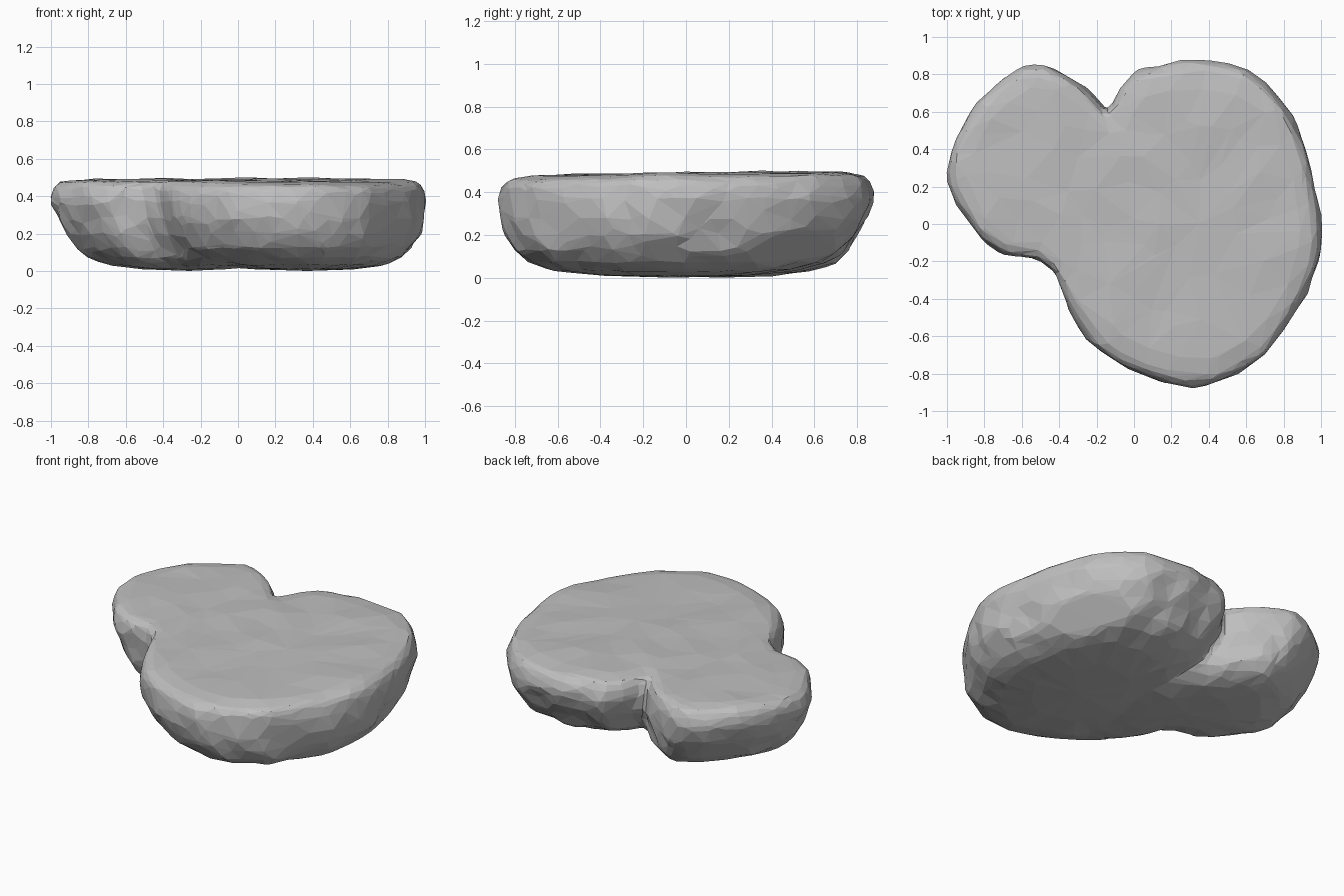
import bpy
import bmesh
import random
from mathutils import Vector, noise

cube = bpy.data.objects.get("Cube")
if cube:
    bpy.data.objects.remove(cube)

stone_grey = bpy.data.materials.new("stone grey")
stone_grey.use_nodes = True
colour = (0.52, 0.52, 0.52, 1)
stone_grey.diffuse_color = colour
stone_grey.node_tree.nodes["Principled BSDF"].inputs["Base Color"].default_value = colour

# Rings from top to underside: outline scale, height, roughness
RINGS = [(0.3, 0.488, 0.4), (0.6, 0.487, 0.4), (0.84, 0.483, 0.4),
         (0.95, 0.47, 0.4), (0.99, 0.435, 0.5), (1.005, 0.37, 0.5),
         (0.985, 0.28, 0.9), (0.945, 0.2, 0.9), (0.88, 0.125, 0.8),
         (0.785, 0.07, 0.6), (0.64, 0.033, 0.4), (0.38, 0.01, 0.2)]


def add_stone(bm, outline, centre, lean, seed, cut=None):
    """Loft a flat-topped rough stone; lean shifts its underside."""
    rng = random.Random(seed)
    centre = Vector(centre)
    lean = Vector(lean)
    path = []
    for i, point in enumerate(outline):
        a, b = Vector(point), Vector(outline[(i + 1) % len(outline)])
        path += [a, a.lerp(b, 0.5) + (a.lerp(b, 0.5) - centre) * 0.012]

    loops = []
    for scale, height, rough in RINGS:
        shift = lean * max(0, 1 - height / 0.37)
        loop = []
        for i, point in enumerate(path):
            tangent = (path[(i + 1) % len(path)] - path[i - 1]) * scale
            flat = centre + shift + (point - centre) * scale
            flat += tangent * rng.uniform(-0.2, 0.2) * rough
            flat += (point - centre).normalized() * rng.uniform(-0.018, 0.018) * rough
            z = height + rng.uniform(-0.02, 0.02) * rough
            if height > 0.46:
                bumps = noise.noise(Vector((flat.x * 4, flat.y * 4, 0)))
                z = height + 0.016 * bumps + 0.012 * flat.y
            loop.append(bm.verts.new((flat.x, flat.y, max(z, 0.003))))
        loops.append(loop)

    n = len(path)
    for upper, lower in zip(loops, loops[1:]):
        for i in range(n):
            j = (i + 1) % n
            bm.faces.new((upper[i], lower[i], lower[j], upper[j]))
    top = bm.verts.new((centre.x, centre.y, 0.488))
    base = bm.verts.new((centre.x + lean.x, centre.y + lean.y, 0))
    for i in range(n):
        j = (i + 1) % n
        bm.faces.new((top, loops[0][i], loops[0][j]))
        bm.faces.new((base, loops[-1][j], loops[-1][i]))

    # Broad chipped facet
    if cut:
        result = bmesh.ops.bisect_plane(
            bm, geom=bm.verts[:] + bm.edges[:] + bm.faces[:], dist=0.0001,
            plane_co=cut[0], plane_no=cut[1], clear_outer=True)
        rim = [e for e in result["geom_cut"] if isinstance(e, bmesh.types.BMEdge)]
        bmesh.ops.holes_fill(bm, edges=rim, sides=0)


bm = bmesh.new()

# Large oval lobe
add_stone(
    bm,
    [(1, -0.03), (0.96, 0.2), (0.9, 0.45), (0.8, 0.65), (0.6, 0.83), (0.35, 0.87),
     (0.15, 0.85), (0, 0.81), (-0.13, 0.63), (-0.24, 0.4), (-0.36, 0.1),
     (-0.41, -0.2), (-0.37, -0.36), (-0.32, -0.52), (-0.18, -0.68), (0.05, -0.8),
     (0.3, -0.87), (0.47, -0.84), (0.7, -0.7), (0.85, -0.48), (0.97, -0.25)],
    (0.35, 0), (0.02, -0.06), 4,
    cut=((0.78, 0.47, 0.15), (0.6, 0.4, -0.7)))

# Smaller lobe merged into its side, running under the front
add_stone(
    bm,
    [(-1, 0.27), (-0.98, 0.16), (-0.9, 0.04), (-0.8, -0.09), (-0.7, -0.16),
     (-0.52, -0.18), (-0.42, -0.26), (-0.34, -0.46), (-0.18, -0.65), (0.1, -0.6),
     (0.27, -0.25), (0.25, 0.1), (0.07, 0.45),
     (-0.16, 0.61), (-0.3, 0.75), (-0.47, 0.85), (-0.6, 0.84), (-0.84, 0.65),
     (-0.97, 0.42)],
    (-0.36, 0.17), (0.1, -0.02), 9)

bmesh.ops.triangulate(bm, faces=bm.faces[:], quad_method='SHORT_EDGE')
bmesh.ops.recalc_face_normals(bm, faces=bm.faces[:])
mesh = bpy.data.meshes.new("rock")
bm.to_mesh(mesh)
bm.free()
mesh.materials.append(stone_grey)
rock = bpy.data.objects.new("rock", mesh)
bpy.context.collection.objects.link(rock)

# Fuse the lobes into one skin, then reduce it to irregular flat facets
fuse = rock.modifiers.new("fuse", 'REMESH')
fuse.mode = 'VOXEL'
fuse.voxel_size = 0.025
soften = rock.modifiers.new("soften", 'SMOOTH')
soften.factor = 0.5
soften.iterations = 3
facets = rock.modifiers.new("facets", 'DECIMATE')
facets.ratio = 0.06
